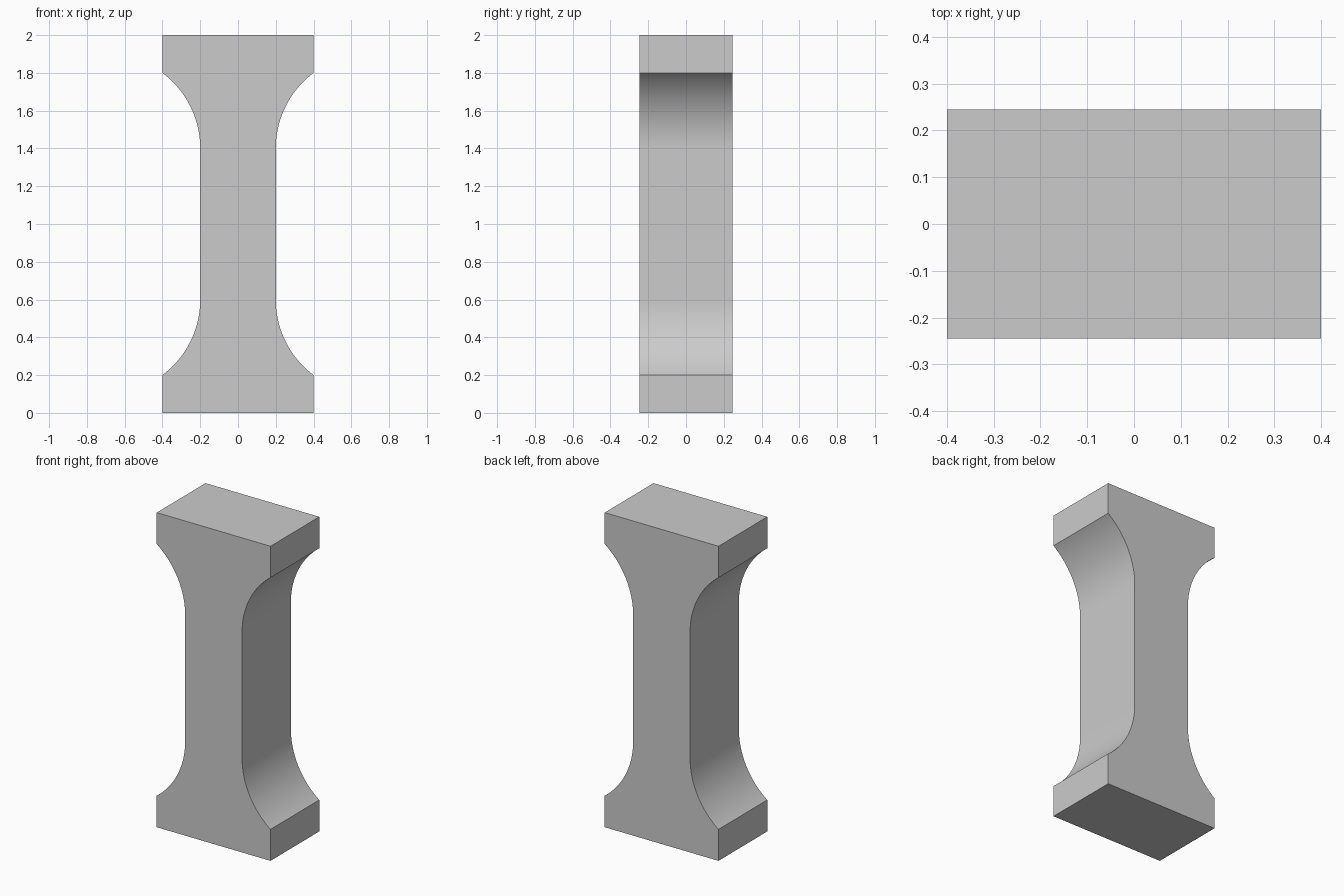
import bpy
import bmesh
from math import atan2, cos, sin, radians

cube = bpy.data.objects.get("Cube")
if cube:
    bpy.data.objects.remove(cube)

HALF_HEIGHT, HALF_WIDTH, HALF_DEPTH = 1.0, 0.4, 0.245
RADIUS, ARC_X, ARC_Z = 0.5, 0.7, 0.4      # fillet circle in the upper quarter
SEGMENTS = 24

grey = bpy.data.materials.new("plain grey")
grey.use_nodes = True
colour = (0.6, 0.6, 0.6, 1)
grey.diffuse_color = colour
grey.node_tree.nodes["Principled BSDF"].inputs["Base Color"].default_value = colour

# Quarter profile: waist, concave fillet, flared end block
sweep = atan2(0.4, 0.3)
quarter = [(ARC_X - RADIUS * cos(sweep * i / SEGMENTS),
            ARC_Z + RADIUS * sin(sweep * i / SEGMENTS)) for i in range(SEGMENTS + 1)]
quarter.append((HALF_WIDTH, HALF_HEIGHT))

# Mirror the quarter into a closed outline
right_side = [(x, -z) for x, z in reversed(quarter)] + quarter
outline = right_side + [(-x, z) for x, z in reversed(right_side)]

# Extrude the outline through the depth
bm = bmesh.new()
front = bm.faces.new([bm.verts.new((x, -HALF_DEPTH, z + HALF_HEIGHT)) for x, z in outline])
result = bmesh.ops.extrude_face_region(bm, geom=[front], use_keep_orig=True)
back = [v for v in result["geom"] if isinstance(v, bmesh.types.BMVert)]
bmesh.ops.translate(bm, verts=back, vec=(0, 2 * HALF_DEPTH, 0))
bmesh.ops.recalc_face_normals(bm, faces=bm.faces)

mesh = bpy.data.meshes.new("waisted_block")
bm.to_mesh(mesh)
bm.free()
mesh.materials.append(grey)
block = bpy.data.objects.new("waisted_block", mesh)
bpy.context.collection.objects.link(block)

# Smooth fillets, sharp corners
bpy.ops.object.select_all(action="DESELECT")
block.select_set(True)
bpy.context.view_layer.objects.active = block
bpy.ops.object.shade_smooth_by_angle(angle=radians(25))
